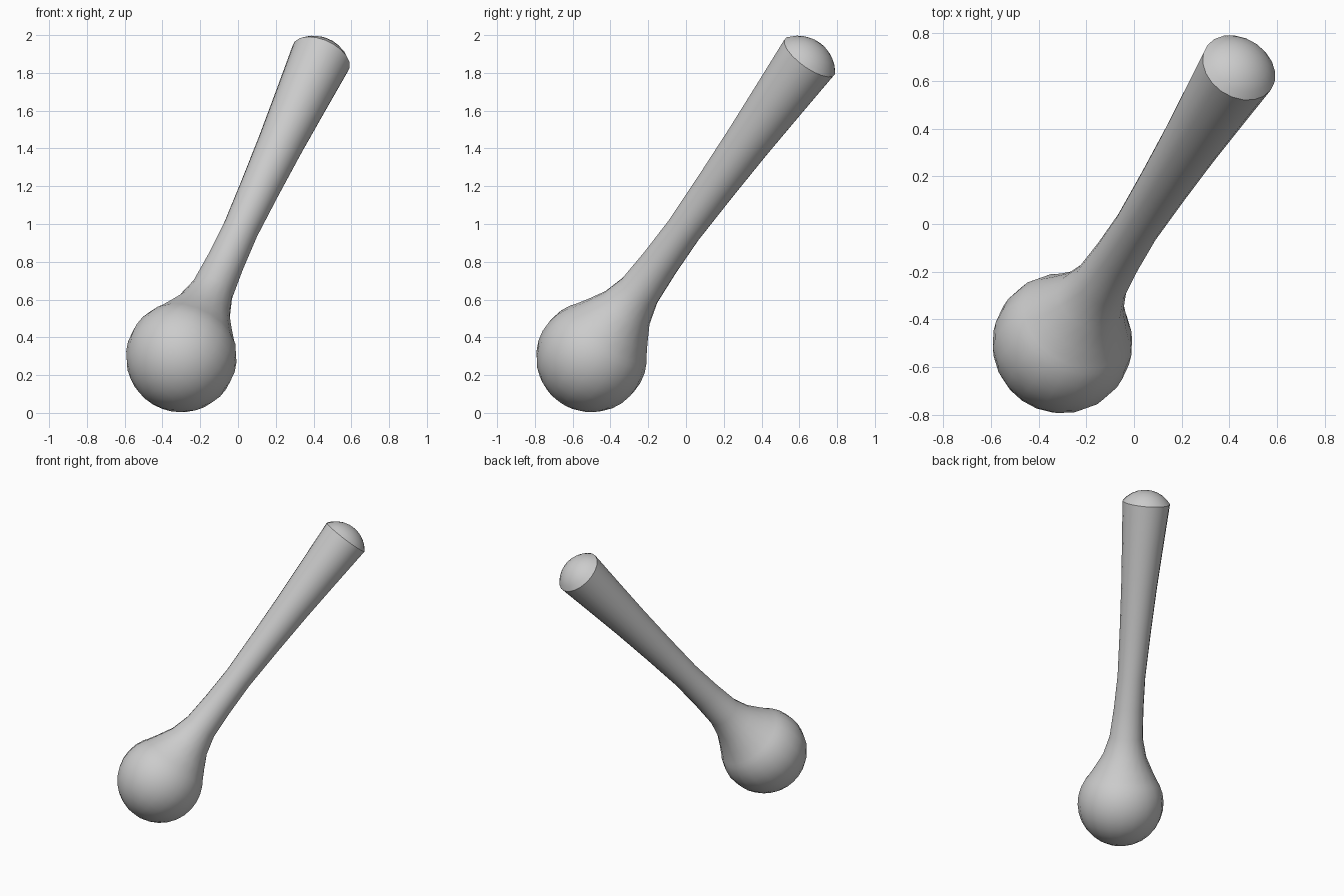
import bpy, bmesh, math
from mathutils import Vector

if "Cube" in bpy.data.objects:
    bpy.data.objects.remove(bpy.data.objects["Cube"])

SEGMENTS = 20
BALL = Vector((-0.30, -0.50, 0.297))      # centre of the ball head
END = Vector((0.44, 0.655, 1.885))        # centre of the handle rim
R = 0.294
axis = (END - BALL).normalized()
length = (END - BALL).length

# Profile (distance along axis, radius): ball, flared neck, handle, domed end
profile = [(-R * math.cos(math.radians(a)), R * math.sin(math.radians(a)))
           for a in range(0, 121, 12)]
profile += [(0.17, 0.238), (0.24, 0.198), (0.335, 0.148), (0.46, 0.114),
            (0.66, 0.101), (0.885, 0.095), (1.2, 0.107), (1.5, 0.122),
            (1.8, 0.142), (length, 0.163)]
CAP_H, CAP_R = 0.084, 0.163
cap_rad = (CAP_R ** 2 + CAP_H ** 2) / (2 * CAP_H)
full = math.asin(CAP_R / cap_rad)
for i in range(1, 6):
    a = full * (1 - i / 5)
    profile.append((length + CAP_H - cap_rad * (1 - math.cos(a)),
                    cap_rad * math.sin(a)))

# Revolve the profile around the slanted axis
rot = Vector((0, 0, 1)).rotation_difference(axis)
bm = bmesh.new()
verts = [bm.verts.new(BALL + rot @ Vector((r, 0, s))) for s, r in profile]
edges = [bm.edges.new(pair) for pair in zip(verts, verts[1:])]
bmesh.ops.spin(bm, geom=verts + edges, cent=BALL, axis=axis,
               angle=math.tau, steps=SEGMENTS)
bmesh.ops.remove_doubles(bm, verts=bm.verts, dist=0.0005)
bmesh.ops.recalc_face_normals(bm, faces=bm.faces)

mesh = bpy.data.meshes.new("ball_ended_handle")
bm.to_mesh(mesh)
bm.free()
obj = bpy.data.objects.new("ball_ended_handle", mesh)
bpy.context.collection.objects.link(obj)

# Smooth shading with a crisp rim at the domed end
bpy.context.view_layer.objects.active = obj
obj.select_set(True)
bpy.ops.object.shade_smooth_by_angle(angle=math.radians(32))
